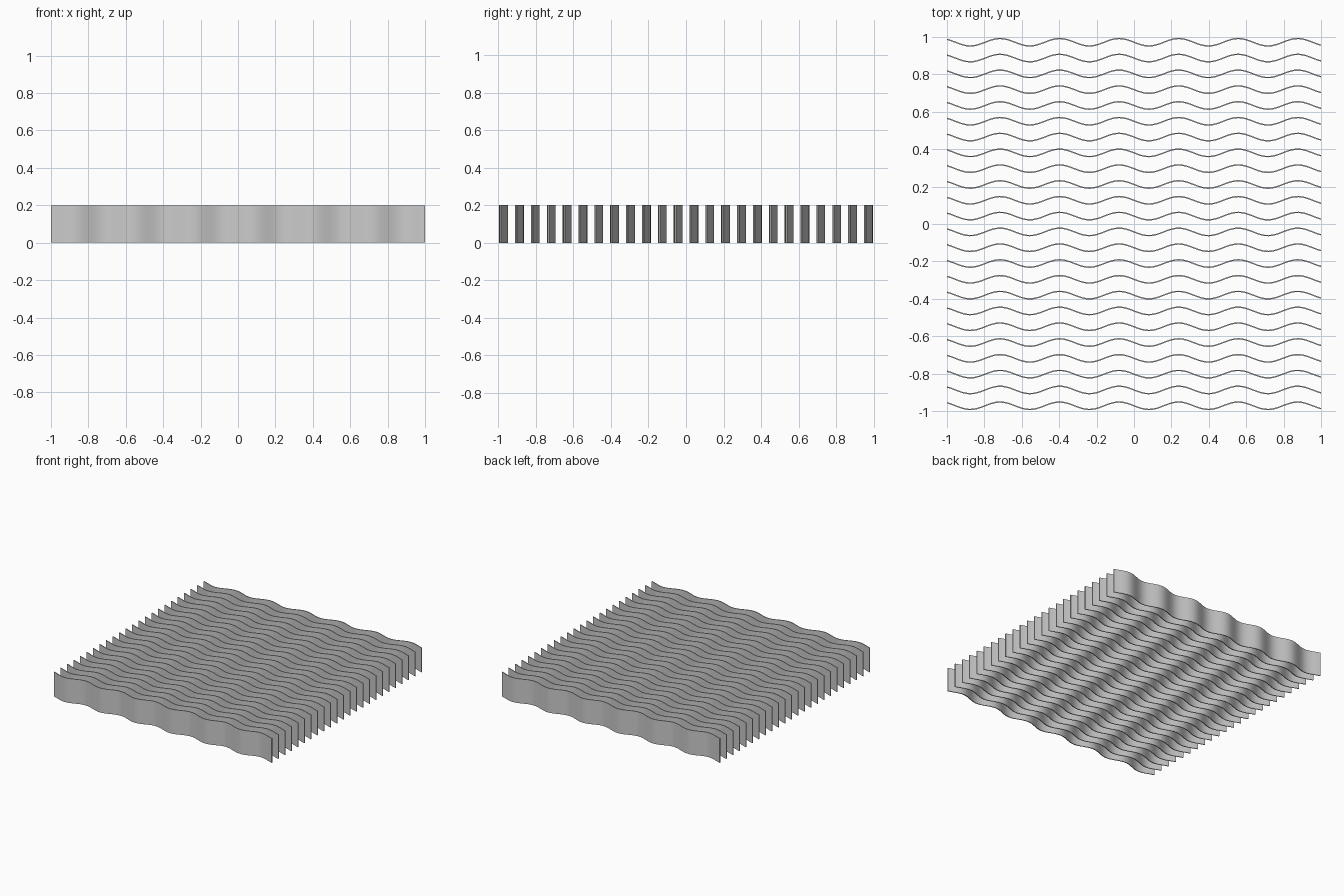
import bpy
import bmesh
import math

cube = bpy.data.objects.get("Cube")
if cube:
    bpy.data.objects.remove(cube, do_unlink=True)

COUNT = 24           # corrugated sheets
PITCH = 0.0845       # spacing along y
HEIGHT = 0.2
AMPLITUDE = 0.02
THICKNESS = 0.007
SEGMENTS = 100
FREQUENCY = 2 * math.pi ** 2

grey = bpy.data.materials.new("plain grey")
colour = (0.6, 0.6, 0.6, 1)
grey.diffuse_color = colour
grey.use_nodes = True
grey.node_tree.nodes["Principled BSDF"].inputs["Base Color"].default_value = colour


def wavy_sheet_mesh():
    """Closed wavy strip outline, raised to the full height."""
    bm = bmesh.new()
    rows = []
    for i in range(SEGMENTS + 1):
        x = 2 * i / SEGMENTS - 1
        y = -AMPLITUDE * math.sin(FREQUENCY * x)
        rows.append([bm.verts.new((x, y + side * THICKNESS / 2, 0))
                     for side in (-1, 1)])
    for a, b in zip(rows, rows[1:]):
        bm.faces.new((a[0], b[0], b[1], a[1]))
    raised = bmesh.ops.extrude_face_region(bm, geom=bm.faces[:], use_keep_orig=True)
    top = [g for g in raised["geom"] if isinstance(g, bmesh.types.BMVert)]
    bmesh.ops.translate(bm, verts=top, vec=(0, 0, HEIGHT))
    bmesh.ops.recalc_face_normals(bm, faces=bm.faces[:])
    mesh = bpy.data.meshes.new("wavy_sheet")
    bm.to_mesh(mesh)
    bm.free()
    mesh.materials.append(grey)
    return mesh


# Row of identical sheets sharing one mesh
sheet_mesh = wavy_sheet_mesh()
for n in range(COUNT):
    sheet = bpy.data.objects.new(f"wavy_sheet_{n + 1}", sheet_mesh)
    sheet.location.y = (n - (COUNT - 1) / 2) * PITCH
    bpy.context.collection.objects.link(sheet)

# Smooth waves with crisp rims
bpy.ops.object.select_all(action="DESELECT")
sheet.select_set(True)
bpy.context.view_layer.objects.active = sheet
bpy.ops.object.shade_smooth_by_angle(angle=math.radians(40))
